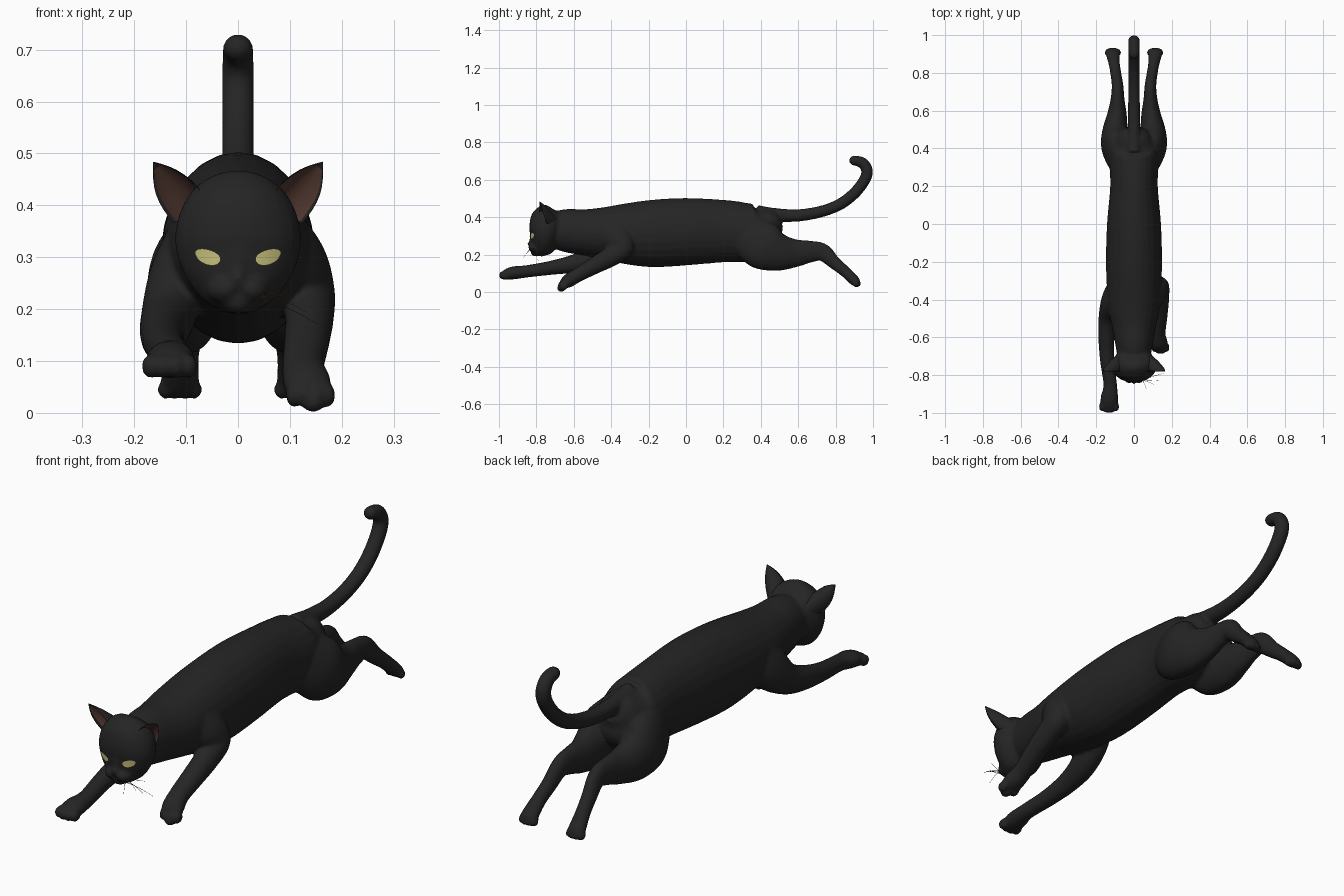
import bpy, bmesh, math
from mathutils import Vector, Matrix

old = bpy.data.objects.get("Cube")
if old:
    bpy.data.objects.remove(old, do_unlink=True)


def material(name, rgb):
    m = bpy.data.materials.new(name)
    m.use_nodes = True
    m.diffuse_color = (*rgb, 1)
    bsdf = m.node_tree.nodes["Principled BSDF"]
    bsdf.inputs["Base Color"].default_value = (*rgb, 1)
    bsdf.inputs["Roughness"].default_value = 0.8
    return m


black = material("black_fur", (0.018, 0.018, 0.018))
brown = material("inner_ear_brown", (0.095, 0.045, 0.033))
yellow = material("eye_yellow", (0.62, 0.58, 0.22))
tan = material("whisker_brown", (0.14, 0.07, 0.04))


def make_object(name, bm, *mats):
    bmesh.ops.recalc_face_normals(bm, faces=bm.faces)
    mesh = bpy.data.meshes.new(name)
    bm.to_mesh(mesh)
    bm.free()
    for m in mats:
        mesh.materials.append(m)
    for p in mesh.polygons:
        p.use_smooth = True
    ob = bpy.data.objects.new(name, mesh)
    bpy.context.collection.objects.link(ob)
    return ob


def spline(rows, steps=5):
    """Catmull-Rom interpolation of (x, y, z, half width, half height) rows."""
    pts = [Vector(r) for r in rows]
    pts = [pts[0]] + pts + [pts[-1]]
    out = []
    for a, b, c, d in zip(pts, pts[1:], pts[2:], pts[3:]):
        for i in range(steps):
            t = i / steps
            out.append(0.5 * (2 * b + (c - a) * t + (2 * a - 5 * b + 4 * c - d) * t * t
                              + (3 * b - a - 3 * c + d) * t ** 3))
    return out + [pts[-1]]


def loft(bm, rows, mirror=1, sides=24):
    """Elliptic tube through the rows, closed at both ends."""
    pts = spline(rows)
    centres = [Vector((p[0] * mirror, p[1], p[2])) for p in pts]
    rings = []
    for i, p in enumerate(pts):
        tangent = (centres[min(i + 1, len(pts) - 1)] - centres[max(i - 1, 0)]).normalized()
        side = Vector((1, 0, 0))
        side = (side - tangent * side.dot(tangent)).normalized()
        up = side.cross(tangent)
        ring = []
        for k in range(sides):
            a = math.tau * k / sides
            ring.append(bm.verts.new(centres[i] + side * p[3] * math.cos(a) + up * p[4] * math.sin(a)))
        rings.append(ring)
    for r, s in zip(rings, rings[1:]):
        for k in range(sides):
            n = (k + 1) % sides
            bm.faces.new((r[k], r[n], s[n], s[k]))
    bm.faces.new(rings[0])
    bm.faces.new(rings[-1])


def blob(bm, centre, size):
    m = Matrix.Translation(centre) @ Matrix.Diagonal((*size, 1))
    bmesh.ops.create_uvsphere(bm, u_segments=20, v_segments=12, radius=1, matrix=m)


def toes(bm, x, y, z, spread, size, direction):
    for i in (-1.5, -0.5, 0.5, 1.5):
        back = 0.008 * (abs(i) - 0.5)
        blob(bm, (x + i * spread, y - direction * back, z), size)


body = bmesh.new()

# Neck, chest, belly and rump
loft(body, [(0, -.75, .335, .08, .085), (0, -.65, .33, .097, .114), (0, -.55, .32, .115, .123),
            (0, -.45, .315, .135, .138), (0, -.32, .312, .145, .163), (0, -.18, .313, .148, .18),
            (0, 0, .323, .143, .18), (0, .2, .326, .126, .167), (0, .32, .32, .13, .158),
            (0, .41, .335, .12, .14), (0, .47, .375, .085, .085), (0, .5, .39, .05, .045)])

# Tail, curling forward at the tip
loft(body, [(0, .38, .42, .04, .045), (0, .48, .412, .035, .037), (0, .6, .41, .032, .033),
            (0, .72, .43, .031, .031), (0, .82, .468, .031, .031), (0, .9, .528, .031, .031),
            (0, .955, .6, .031, .031), (0, .968, .65, .031, .031), (0, .945, .69, .03, .03),
            (0, .905, .703, .029, .027)])
blob(body, (0, .9, .703), (.029, .028, .027))

# Hind legs stretched back
for s in (1, -1):
    loft(body, [(.07, .32, .31, .06, .11), (.1, .41, .25, .073, .13), (.1, .49, .215, .068, .105),
                (.09, .58, .208, .052, .077), (.087, .66, .216, .037, .06), (.087, .73, .213, .031, .048),
                (.095, .79, .16, .029, .036), (.105, .85, .11, .03, .03), (.112, .9, .062, .037, .028),
                (.112, .918, .047, .032, .022)], s)
    toes(body, s * .112, .916, .044, .019, (.015, .02, .018), 1)

# Right front leg reaching ahead
loft(body, [(-.075, -.33, .35, .05, .09), (-.115, -.4, .26, .055, .09), (-.135, -.49, .185, .052, .064),
            (-.146, -.6, .152, .043, .049), (-.142, -.72, .13, .038, .038), (-.126, -.85, .111, .036, .033),
            (-.13, -.92, .103, .047, .035), (-.132, -.965, .094, .043, .028)])
toes(body, -.132, -.975, .09, .024, (.018, .026, .024), -1)

# Left front leg bent lower
loft(body, [(.07, -.43, .35, .05, .08), (.115, -.37, .29, .055, .08), (.135, -.335, .235, .052, .058),
            (.138, -.41, .185, .047, .053), (.132, -.5, .135, .044, .044), (.126, -.58, .09, .041, .038),
            (.133, -.63, .06, .046, .037), (.143, -.655, .043, .04, .026)])
toes(body, .14, -.662, .034, .021, (.017, .025, .024), -1)
blob(body, (.145, -.667, .02), (.022, .022, .02))

# Skull from chin to crown, then muzzle, nose bridge and brows
loft(body, [(0, -.785, .193, .025, .02), (0, -.78, .215, .06, .046), (0, -.765, .25, .094, .068),
            (0, -.753, .3, .117, .082), (0, -.748, .35, .121, .09), (0, -.738, .4, .106, .087),
            (0, -.728, .435, .078, .062), (0, -.72, .45, .035, .03)])
blob(body, (0, -.8, .215), (.034, .032, .025))
blob(body, (0, -.826, .258), (.017, .022, .018))
loft(body, [(0, -.81, .25, .024, .022), (0, -.815, .3, .025, .022), (0, -.8, .37, .04, .03)])
for s in (1, -1):
    blob(body, (s * .026, -.805, .238), (.034, .038, .028))
    blob(body, (s * .058, -.795, .328), (.036, .027, .014))

cat = make_object("body", body, black)
fuse = cat.modifiers.new("fuse", "REMESH")
fuse.mode = "VOXEL"
fuse.voxel_size = 0.007
fuse.use_smooth_shade = True
soften = cat.modifiers.new("soften", "SMOOTH")
soften.factor = 0.5
soften.iterations = 7

# Ears: hollow pointed shells with a coloured lining
LEVELS, ARC = 8, 12
for s, side in ((1, "left"), (-1, "right")):
    inner, outer = Vector((.064, -.782, .415)), Vector((.124, -.745, .365))
    tip = Vector((.164, -.782, .485))
    back = Vector((-.02, .07, .012))
    bm = bmesh.new()
    for lining in (False, True):
        grid = []
        for j in range(LEVELS + 1):
            t = j / LEVELS
            row = []
            for i in range(ARC + 1):
                a = math.pi * i / ARC
                base = inner.lerp(outer, (1 - math.cos(a)) / 2)
                base = base + back * math.sin(a) * (0.75 if lining else 1)
                p = base.lerp(tip, t * 0.985)
                p += (Vector((-.006, 0, .012)) * (1 - i / ARC) + Vector((.014, 0, -.004)) * i / ARC) * math.sin(math.pi * t)
                row.append(bm.verts.new((p.x * s, p.y, p.z)))
            grid.append(row)
        for j in range(LEVELS):
            for i in range(ARC):
                f = bm.faces.new((grid[j][i], grid[j][i + 1], grid[j + 1][i + 1], grid[j + 1][i]))
                f.material_index = int(lining and 1 < i < ARC - 1 and j < LEVELS - 1)
    bmesh.ops.remove_doubles(bm, verts=bm.verts, dist=0.0002)
    make_object(side + "_ear", bm, black, brown)

# Eyes: thin almond plates laid on the face
bpy.context.view_layer.update()
face = cat.evaluated_get(bpy.context.evaluated_depsgraph_get())
for s, side in ((1, "left"), (-1, "right")):
    bm = bmesh.new()
    grid = []
    for i in range(13):
        u = -0.98 + 1.96 * i / 12
        row = []
        for j in range(7):
            v = -1 + j / 3
            half = math.sqrt(1 - u * u) * (0.012 if v > 0 else 0.018)
            x, z = s * (.058 + .025 * u), .303 + .006 * u + half * v
            hit, loc, normal, index = face.ray_cast(Vector((x, -1.2, z)), Vector((0, 1, 0)))
            y = loc.y if hit else -.82
            row.append(bm.verts.new((x, y - .004, z)))
        grid.append(row)
    for r, q in zip(grid, grid[1:]):
        for j in range(6):
            bm.faces.new((r[j], r[j + 1], q[j + 1], q[j]))
    make_object(side + "_eye", bm, yellow)

# Whiskers on the left cheek
for n, end in enumerate([(.155, -.79, .17), (.12, -.8, .232), (.13, -.83, .195), (.065, -.87, .182), (.11, -.85, .21)]):
    start = Vector((.045, -.825, .218 + .004 * n))
    curve = bpy.data.curves.new("whisker", "CURVE")
    curve.dimensions = "3D"
    curve.bevel_depth = 0.0011
    curve.bevel_resolution = 1
    line = curve.splines.new("POLY")
    line.points.add(4)
    for k, p in enumerate(line.points):
        t = k / 4
        p.co = (*(start.lerp(Vector(end), t) + Vector((0, 0, .006)) * math.sin(math.pi * t)), 1)
        p.radius = 1 - 0.6 * t
    curve.materials.append(tan)
    bpy.context.collection.objects.link(bpy.data.objects.new("whisker_%d" % (n + 1), curve))
